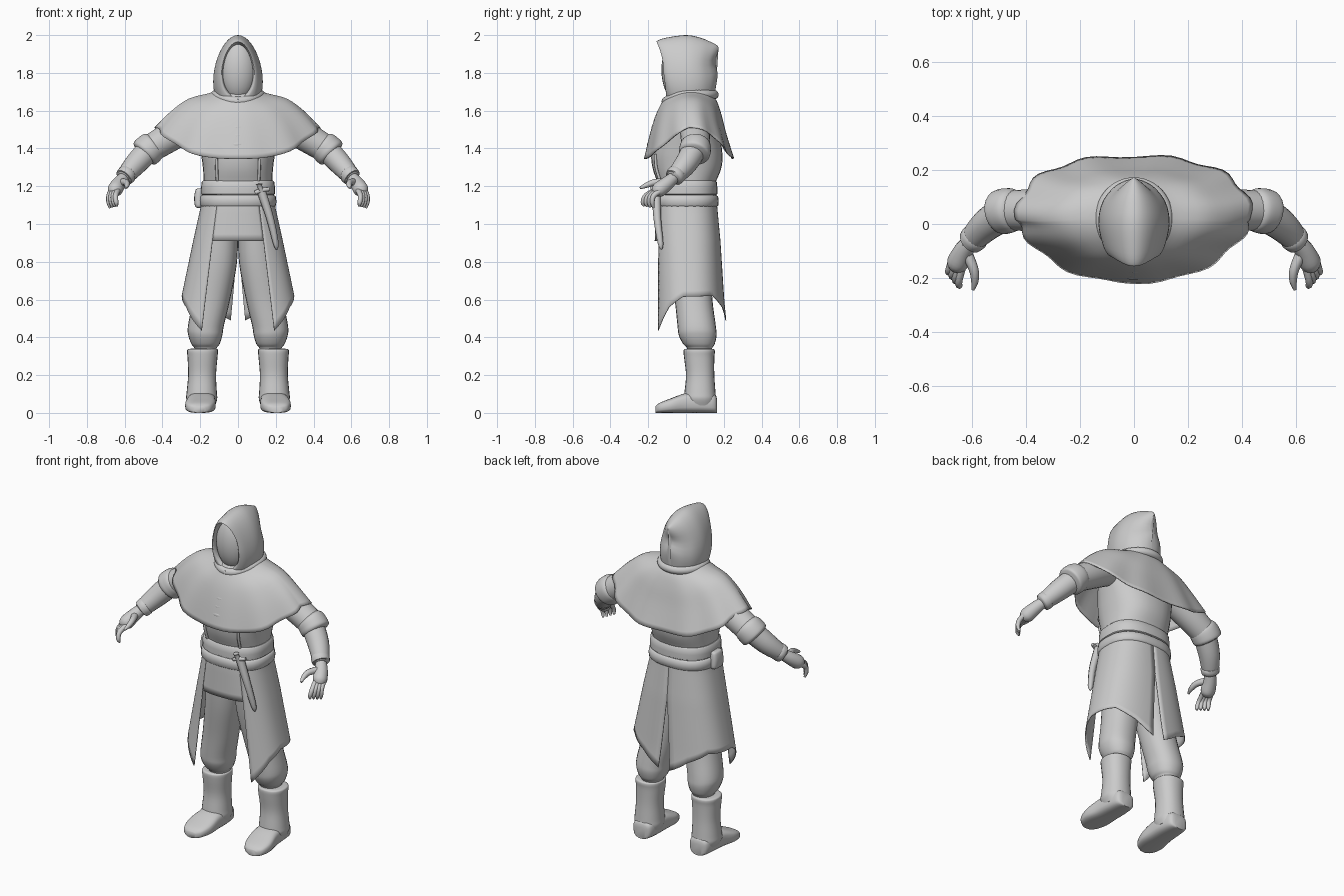
import bpy, bmesh, math
from mathutils import Vector

if "Cube" in bpy.data.objects:
    bpy.data.objects.remove(bpy.data.objects["Cube"], do_unlink=True)

cloth = bpy.data.materials.new("light grey")
cloth.use_nodes = True
GREY = (0.6, 0.6, 0.6, 1)
cloth.diffuse_color = GREY
for node in cloth.node_tree.nodes:
    if node.type == 'BSDF_PRINCIPLED':
        node.inputs["Base Color"].default_value = GREY
        node.inputs["Roughness"].default_value = 0.8

SIDES = (("left", 1), ("right", -1))


def power(v, p):
    return math.copysign(abs(v) ** p, v)


def smooth_keys(keys, steps=4):
    """Catmull-Rom interpolation of any tuples of parameters."""
    out = []
    for i in range(len(keys) - 1):
        a, b, c, d = (keys[max(0, min(len(keys) - 1, i + k))] for k in (-1, 0, 1, 2))
        for j in range(steps):
            t = j / steps
            out.append([q + t / 2 * (r - p + t * (2 * p - 5 * q + 4 * r - s + t * (3 * (q - r) + s - p)))
                        for p, q, r, s in zip(a, b, c, d)])
    return out + [list(keys[-1])]


def grid(name, rows, wrap=True, caps=True, thick=0, s=1):
    """Skin rows of points into a smooth surface."""
    bm = bmesh.new()
    vs = [[bm.verts.new((x * s, y, z)) for x, y, z in row] for row in rows]
    n = len(rows[0])
    for a, b in zip(vs, vs[1:]):
        for j in range(n if wrap else n - 1):
            k = (j + 1) % n
            bm.faces.new((a[j], a[k], b[k], b[j]))
    if caps:
        bm.faces.new(vs[0])
        bm.faces.new(vs[-1])
    bmesh.ops.recalc_face_normals(bm, faces=bm.faces)
    me = bpy.data.meshes.new(name)
    bm.to_mesh(me)
    bm.free()
    me.shade_smooth()
    me.set_sharp_from_angle(angle=math.radians(50))
    me.materials.append(cloth)
    ob = bpy.data.objects.new(name, me)
    bpy.context.collection.objects.link(ob)
    if thick:
        mod = ob.modifiers.new("thickness", 'SOLIDIFY')
        mod.thickness = thick
        mod.offset = 0


def oval_point(a, z, cx, rx, yf, yb, p):
    """Point on a squarish oval; angle 0 faces the front."""
    mid, half = (yf + yb) / 2, (yb - yf) / 2
    return (cx + rx * power(math.sin(a), p), mid - half * power(math.cos(a), p), z)


def angles(n):
    return [math.tau * i / n for i in range(n)]


def stack(name, keys, n=32, p=0.9, s=1, steps=4):
    """Horizontal oval sections: z, centre x, half width, front y, back y."""
    grid(name, [[oval_point(a, *k, p) for a in angles(n)] for k in smooth_keys(keys, steps)], s=s)


def tube(name, keys, n=16, s=1, steps=4, caps=True):
    """Round sweep through x, y, z, radius."""
    ks = smooth_keys(keys, steps)
    pts = [Vector(k[:3]) for k in ks]
    normal, rows = None, []
    for i, k in enumerate(ks):
        t = (pts[min(i + 1, len(pts) - 1)] - pts[max(i - 1, 0)]).normalized()
        normal = t.orthogonal() if normal is None else normal - t * normal.dot(t)
        normal.normalize()
        side = t.cross(normal)
        rows.append([pts[i] + k[3] * (normal * math.cos(a) + side * math.sin(a)) for a in angles(n)])
    grid(name, rows, s=s, caps=caps)


def ball(name, loc, scale):
    turns = [math.pi * (i + 0.3) / 16.6 for i in range(17)]
    grid(name, [[(loc[0] + scale[0] * math.sin(b) * math.sin(a), loc[1] - scale[1] * math.sin(b) * math.cos(a),
                  loc[2] + scale[2] * math.cos(b)) for a in angles(24)] for b in turns])


# Hood: upright oval sections from the inner rim to the pointed back (y, half width, low z, high z)
hood = [(-.09, .078, 1.68, 1.95), (-.14, .08, 1.67, 1.96), (-.155, .09, 1.65, 1.968),
        (-.11, .112, 1.60, 1.985), (0, .13, 1.57, 2.0), (.08, .117, 1.58, 1.985),
        (.135, .08, 1.61, 1.962), (.162, .042, 1.65, 1.948), (.173, .008, 1.69, 1.935)]
rows = []
for y, w, lo, hi in smooth_keys(hood):
    row = []
    for a in angles(40):
        c, sn = math.cos(a), math.sin(a)
        if y < 0:    # rim sweeps back at the cheeks and chin
            shift = -y / .15 * (.05 * max(0, -c) ** 1.5 + .035 * sn * sn)
        else:        # dip under the point of the hood
            shift = -y / .17 * (.022 * math.exp(-((c - .35) / .35) ** 2) + .02 * max(0, -c))
        row.append((w * sn * (1 - .15 * c), y + shift, (lo + hi) / 2 + c * (hi - lo) / 2))
    rows.append(row)
grid("hood", rows)
ball("face", (0, -.045, 1.815), (.1, .085, .165))

# Rolled collar around the neck
collar = []
for a in [math.tau * i / 24 for i in range(25)]:
    front = max(0, math.cos(a))
    collar.append((.12 * math.sin(a), .022 - .127 * math.cos(a), 1.685 - .035 * front ** 2, .024))
tube("collar", collar, steps=2, caps=False)

# Shoulder cape: half width, front y, back y, z at the middle, z at the sides
cape = [(.10, -.09, .13, 1.69, 1.71), (.15, -.12, .16, 1.65, 1.69), (.26, -.155, .185, 1.58, 1.66),
        (.35, -.185, .21, 1.48, 1.595), (.432, -.215, .25, 1.345, 1.51)]
rows = []
for i, (rx, yf, yb, zm, zs) in enumerate(smooth_keys(cape)):
    row = []
    for a in angles(72):
        fold = 1 + .025 * (i / 16) ** 2 * math.sin(11 * a + 1)
        c = math.cos(a)
        mid, half = (yf + yb) / 2, (yb - yf) / 2
        x = rx * power(math.sin(a), .85)
        y = mid - half * power(c, 1 + .45 * i / 16 if c > 0 else .82)
        row.append((x * fold, y * fold, zm + (zs - zm) * abs(x / rx) ** 3))
    rows.append(row)
grid("cape", rows, caps=False, thick=.006)
for i in range(3):
    ball("cape_fold_%d" % (i + 1), (0, -.196 + .012 * i, 1.42 + .045 * i), (.035, .01, .014))

# Torso, belt and sash
stack("torso", [(1.12, 0, .175, -.14, .145), (1.2, 0, .18, -.145, .15), (1.3, 0, .186, -.178, .188),
                (1.4, 0, .2, -.18, .19), (1.55, 0, .22, -.13, .16), (1.64, 0, .14, -.08, .12)], p=.85)
stack("belt", [(1.155, 0, .18, -.145, .15), (1.158, 0, .195, -.162, .166),
               (1.222, 0, .193, -.159, .163), (1.228, 0, .18, -.145, .15)], p=.8, steps=2)
stack("sash", [(1.09, 0, .19, -.155, .155), (1.10, 0, .202, -.168, .172),
               (1.146, 0, .2, -.167, .17), (1.154, 0, .18, -.15, .15)], p=.8, steps=2)
for side, s in SIDES:
    tube(side + "_vest_edge", [(.11, -.138, 1.23, .008), (.113, -.158, 1.3, .008), (.115, -.162, 1.37, .008)], 8, s)

# Skirt sections: z, half width, front y, back y; hem: angle, z
skirt = [(.43, .335, -.168, .217), (.6, .30, -.165, .20), (.91, .235, -.163, .18),
         (1.1, .193, -.161, .162), (1.2, .18, -.15, .155)]
hem = [(30, .435), (60, .56), (85, .615), (130, .62), (160, .56), (180, .49)]
WAIST, SPLIT, EDGE = 1.2, .91, 30


def between(table, v):
    """Linear lookup in a table sorted by its first entry."""
    for lo, hi in zip(table, table[1:]):
        if v <= hi[0]:
            break
    t = (v - lo[0]) / (hi[0] - lo[0])
    return [p + t * (q - p) for p, q in zip(lo, hi)][1:]


def skirt_point(deg, z):
    return oval_point(math.radians(deg), z, 0, *between(skirt, z), .8)


def upper_z(i):
    return WAIST + (SPLIT - WAIST) * i / 8


# Short front apron, then a long panel on each side with a slit at the back
grid("apron", [[skirt_point(EDGE * (j / 8 - 1), upper_z(i)) for j in range(17)] for i in range(9)],
     wrap=False, caps=False, thick=.005)
for side, s in SIDES:
    rows = []
    for i in range(19):
        t = max(0, i - 8) / 10
        row = []
        for j in range(31):
            u = j / 30
            low = between(hem, EDGE + (180 - EDGE) * u)[0]
            z = upper_z(i) if i <= 8 else SPLIT + (low - SPLIT) * t
            row.append(skirt_point(EDGE + (180 - EDGE - 4 * t) * u, z))
        rows.append(row)
    grid(side + "_skirt", rows, wrap=False, caps=False, thick=.005, s=s)

for side, s in SIDES:
    # Trousers gathered under the knee, and boots
    stack(side + "_trouser", [(.32, .17, .055, .01, .13), (.345, .172, .06, .005, .14), (.365, .172, .075, -.015, .152),
                              (.41, .173, .09, -.038, .162), (.46, .17, .095, -.045, .158), (.6, .14, .098, -.06, .14),
                              (.8, .105, .1, -.09, .13), (1.0, .09, .09, -.11, .13)], 24, s=s)
    stack(side + "_boot", [(.04, .19, .07, .0, .153), (.075, .192, .082, -.01, .158), (.11, .192, .08, -.008, .156),
                           (.2, .19, .074, .0, .15), (.29, .188, .079, -.01, .15), (.325, .188, .082, -.013, .153),
                           (.337, .187, .078, -.008, .148), (.34, .185, .06, .01, .13)], 24, s=s)
    # Shoe: y, centre x, half width, height
    shoe = [(.165, .19, .03, .07), (.15, .19, .058, .10), (.08, .19, .07, .11), (0, .193, .074, .105),
            (-.08, .2, .08, .077), (-.14, .204, .062, .053), (-.162, .205, .03, .035)]
    grid(side + "_shoe", [[(cx + w * power(math.sin(a), .7), y, h / 2 * (1 + power(math.cos(a), .6)))
                           for a in angles(24)] for y, cx, w, h in smooth_keys(shoe)], s=s)
    # Arm with rolled sleeve and cuff
    tube(side + "_sleeve", [(.24, .04, 1.53, .08), (.37, .05, 1.455, .078), (.47, .05, 1.395, .073)], 24, s)
    tube(side + "_sleeve_roll", [(.435, .053, 1.428, .06), (.448, .052, 1.417, .079), (.475, .048, 1.392, .084),
                                 (.495, .042, 1.372, .08), (.503, .04, 1.364, .055)], 24, s)
    tube(side + "_forearm", [(.46, .05, 1.405, .065), (.54, 0, 1.32, .06), (.60, -.06, 1.25, .045),
                             (.606, -.066, 1.243, .03)], 20, s)
    tube(side + "_cuff", [(.583, -.045, 1.268, .045), (.586, -.048, 1.265, .052),
                          (.604, -.064, 1.246, .049), (.606, -.066, 1.244, .035)], 20, s, 2)
    # Hand with four curled fingers and a thumb
    tube(side + "_palm", [(.60, -.06, 1.25, .03), (.63, -.10, 1.215, .037), (.652, -.145, 1.18, .04),
                          (.66, -.165, 1.162, .022)], 16, s)
    for i in range(4):
        f = i / 3
        tube("%s_finger_%d" % (side, i + 1),
             [(.635 + .035 * f, -.155 + .025 * f, 1.18, .016), (.648 + .035 * f, -.212 + .042 * f, 1.15, .014),
              (.645 + .04 * f, -.228 + .05 * f, 1.115, .012), (.64 + .038 * f, -.222 + .05 * f, 1.095 - .01 * f, .006)],
             8, s)
    tube(side + "_thumb", [(.622, -.10, 1.22, .022), (.593, -.165, 1.22, .018), (.588, -.21, 1.205, .014),
                           (.595, -.243, 1.19, .006)], 8, s)

# Dagger in its scabbard, and the belt pouch
tube("scabbard", [(.125, -.158, 1.17, .024), (.17, -.152, 1.03, .02), (.2, -.135, .9, .015), (.204, -.13, .865, .004)], 8)
tube("dagger_guard", [(.09, -.168, 1.165, .011), (.125, -.17, 1.178, .013), (.165, -.16, 1.185, .011)], 8)
tube("dagger_grip", [(.125, -.17, 1.17, .013), (.115, -.178, 1.2, .013), (.113, -.18, 1.212, .017)], 8)
stack("pouch", [(1.085, -.205, .01, -.03, .03), (1.095, -.208, .02, -.045, .045), (1.14, -.208, .024, -.045, .045),
                (1.18, -.205, .02, -.04, .04), (1.188, -.203, .01, -.03, .03)], 16, p=.7)
